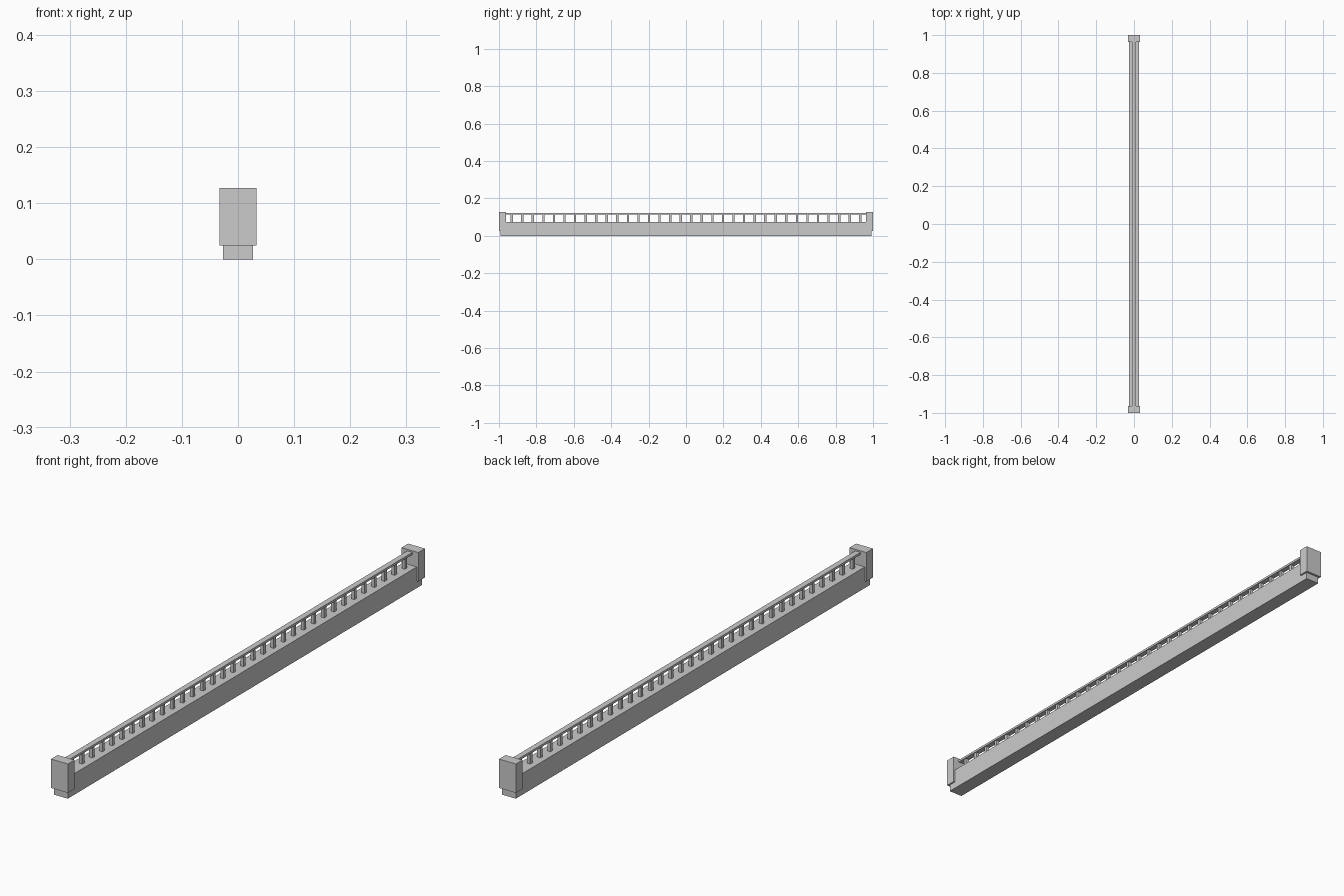
import bpy

if "Cube" in bpy.data.objects:
    bpy.data.objects.remove(bpy.data.objects["Cube"])


def box(name, x, y, z):
    """Axis-aligned box from (min, max) ranges."""
    bpy.ops.mesh.primitive_cube_add(
        size=1, location=[(a + b) / 2 for a, b in (x, y, z)])
    ob = bpy.context.object
    ob.name = name
    ob.scale = [b - a for a, b in (x, y, z)]
    bpy.ops.object.transform_apply(location=False, rotation=False, scale=True)
    return ob


# Solid lower wall
box("parapet_wall", (-0.027, 0.027), (-0.992, 0.992), (0, 0.075))

# Blocky posts wrapping both ends of the wall
for name, s in (("front_post", -1), ("back_post", 1)):
    box(name, (-0.033, 0.033), sorted((s * 0.963, s)), (0.025, 0.1275))

# Handrail between the posts
box("handrail", (-0.010, 0.010), (-0.97, 0.97), (0.114, 0.122))

# Evenly spaced square balusters
COUNT, REACH, HALF = 34, 0.932, 0.006
first = box("baluster", (-HALF, HALF), (-REACH - HALF, -REACH + HALF),
            (0.07, 0.117))
mod = first.modifiers.new("repeat", 'ARRAY')
mod.count = COUNT
mod.use_relative_offset = False
mod.use_constant_offset = True
mod.constant_offset_displace = (0, 2 * REACH / (COUNT - 1), 0)
